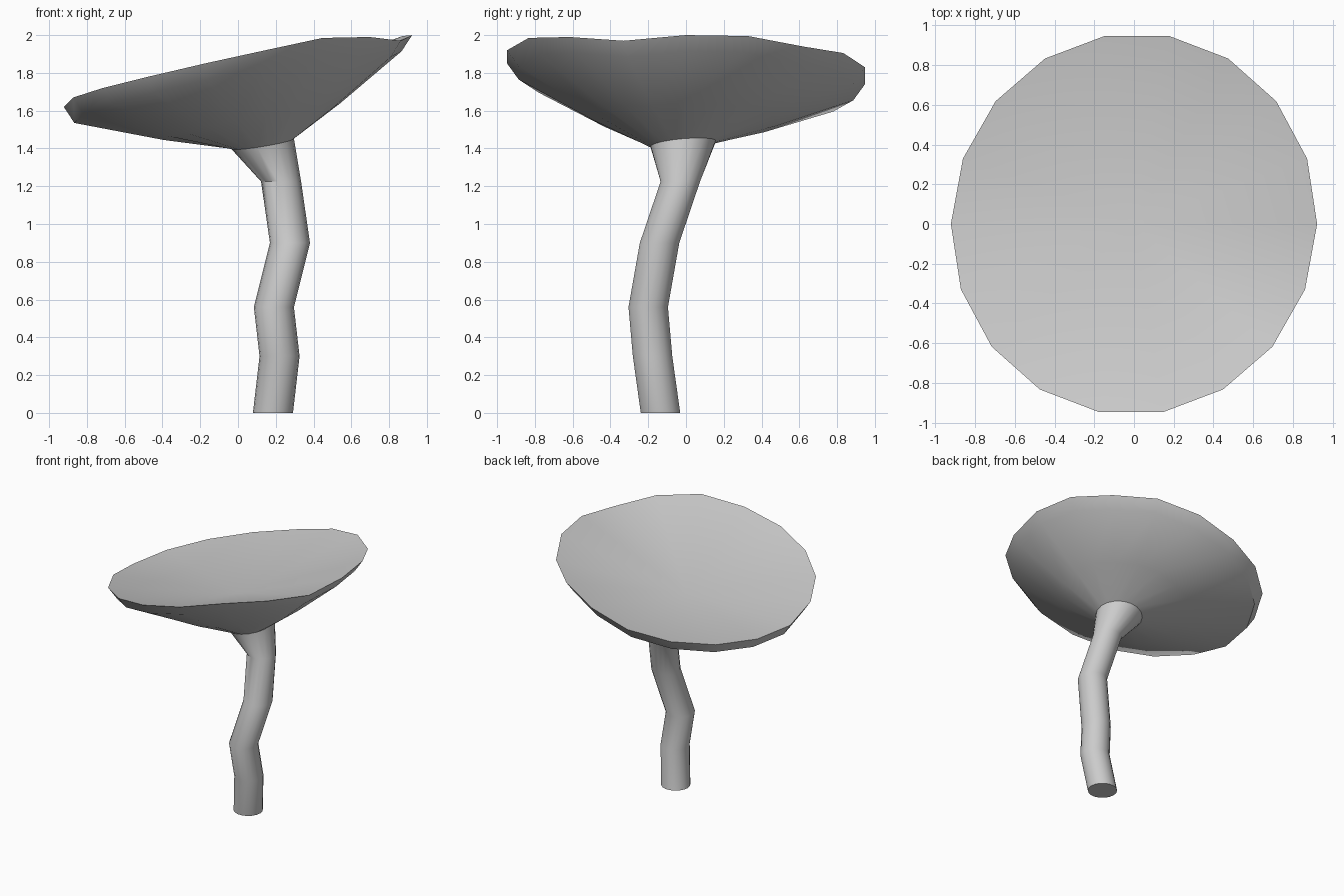
import bpy, bmesh
from math import cos, sin, pi, radians
from mathutils import Vector

if "Cube" in bpy.data.objects:
    bpy.data.objects.remove(bpy.data.objects["Cube"])

N = 18
ANG = [2 * pi * i / N for i in range(N)]


def loft(name, rings, apex=None, close_bottom=False):
    """Skin a list of point rings; optionally fan the last ring to an apex."""
    bm = bmesh.new()
    vr = [[bm.verts.new(p) for p in ring] for ring in rings]
    for a, b in zip(vr, vr[1:]):
        for i in range(N):
            j = (i + 1) % N
            bm.faces.new((a[i], a[j], b[j], b[i]))
    if apex is not None:
        c = bm.verts.new(apex)
        for i in range(N):
            bm.faces.new((vr[-1][i], vr[-1][(i + 1) % N], c))
    if close_bottom:
        bm.faces.new(vr[0][::-1])
    me = bpy.data.meshes.new(name)
    bm.to_mesh(me)
    bm.free()
    ob = bpy.data.objects.new(name, me)
    bpy.context.collection.objects.link(ob)
    bpy.ops.object.select_all(action='DESELECT')
    ob.select_set(True)
    bpy.context.view_layer.objects.active = ob
    bpy.ops.object.shade_smooth_by_angle(angle=radians(40))
    return ob


def lerp_ring(a, b, t, sag=0.0):
    return [p.lerp(q, t) - Vector((0, 0, sag)) for p, q in zip(a, b)]


# Tilted collar where the stem meets the cap
collar = [Vector((0.13 + 0.166 * cos(a), -0.015 + 0.175 * sin(a),
                  1.425 + 0.027 * cos(a) + 0.015 * sin(a))) for a in ANG]

# Crooked stem, flaring at the top
path = [(0.185, -0.135, 0), (0.22, -0.177, 0.30), (0.19, -0.20, 0.56),
        (0.275, -0.14, 0.90), (0.228, -0.03, 1.225)]
stem = [[Vector((x + 0.106 * cos(a), y + 0.106 * sin(a), z)) for a in ANG]
        for x, y, z in path]
loft("stem", stem + [collar], close_bottom=True)

# Wavy funnel cap: underside, turned-up rim, shallow dished top
rim_z = [2.0, 1.995, 1.94, 1.905, 1.83, 1.74, 1.68, 1.64, 1.62,
         1.62, 1.67, 1.72, 1.78, 1.85, 1.92, 1.985, 1.99, 1.97]
rim = [Vector((0.922 * cos(a) + 0.015 * sin(a), 0.962 * sin(a), z))
       for a, z in zip(ANG, rim_z)]
lip = [Vector((p.x * 0.94, p.y * 0.935, p.z - 0.085)) for p in rim]
loft("cap", [collar, lerp_ring(collar, lip, 0.43, 0.012), lip, rim],
     apex=(0, 0, 1.63))
